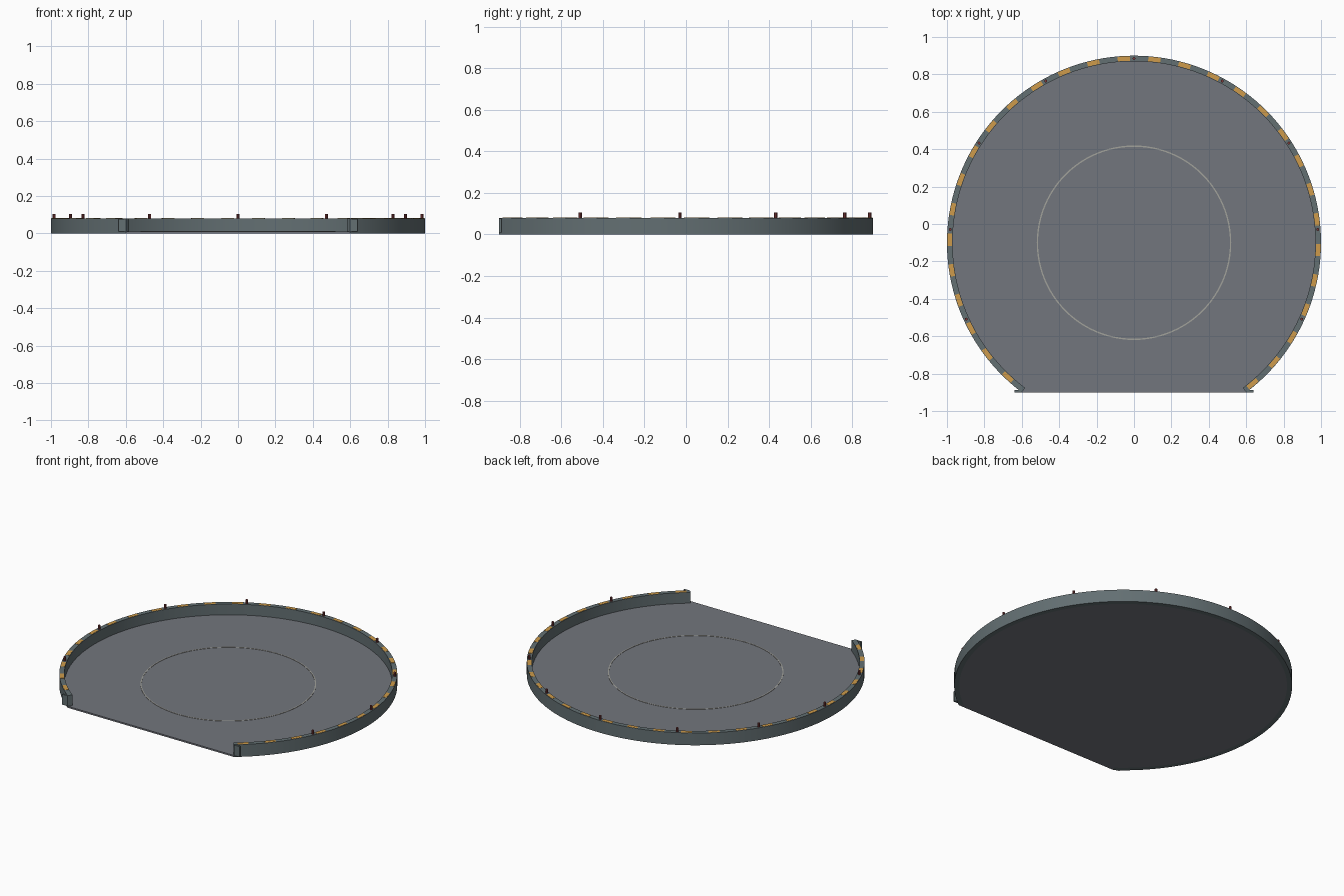
import bpy, bmesh, math

cube = bpy.data.objects.get("Cube")
if cube:
    bpy.data.objects.remove(cube, do_unlink=True)

CY = -0.1                          # centre of the round pad
START = -math.atan2(0.8, 0.6)      # wall ends where the straight front edge cuts the circle
SPAN = math.pi - 2 * START
INNER, OUTER = 0.97, 1.0
FLOOR, TOP = 0.01, 0.08


def material(name, rgb):
    m = bpy.data.materials.new(name)
    m.use_nodes = True
    m.diffuse_color = (*rgb, 1)
    m.node_tree.nodes["Principled BSDF"].inputs["Base Color"].default_value = (*rgb, 1)
    return m


floor_grey = material("floor grey", (0.17, 0.18, 0.205))
wall_grey = material("wall grey", (0.125, 0.16, 0.17))
amber = material("amber", (0.62, 0.33, 0.07))
dark_red = material("dark red", (0.2, 0.04, 0.04))
pale_grey = material("pale grey", (0.36, 0.36, 0.33))


def polar(r, a):
    return r * math.cos(a), CY + r * math.sin(a)


def finish(bm, name, mat, smooth=False):
    bmesh.ops.recalc_face_normals(bm, faces=bm.faces)
    mesh = bpy.data.meshes.new(name)
    bm.to_mesh(mesh)
    bm.free()
    mesh.materials.append(mat)
    obj = bpy.data.objects.new(name, mesh)
    bpy.context.collection.objects.link(obj)
    if smooth:
        bpy.ops.object.select_all(action="DESELECT")
        obj.select_set(True)
        bpy.context.view_layer.objects.active = obj
        bpy.ops.object.shade_smooth_by_angle(angle=math.radians(30))
    return obj


def add_arc(bm, r0, r1, z0, z1, a0, sweep, steps, closed=False):
    """Rectangular section swept round the pad centre."""
    count = steps if closed else steps + 1
    rings = []
    for i in range(count):
        a = a0 + sweep * i / steps
        rings.append([bm.verts.new((*polar(r, a), z))
                      for r, z in ((r0, z0), (r1, z0), (r1, z1), (r0, z1))])
    for i in range(steps):
        p, q = rings[i], rings[(i + 1) % count]
        for k in range(4):
            n = (k + 1) % 4
            bm.faces.new((p[k], p[n], q[n], q[k]))
    if not closed:
        bm.faces.new(rings[0])
        bm.faces.new(rings[-1])


def add_prism(bm, points, z0, z1):
    low = [bm.verts.new((x, y, z0)) for x, y in points]
    high = [bm.verts.new((x, y, z1)) for x, y in points]
    bm.faces.new(low)
    bm.faces.new(high)
    for i in range(len(points)):
        j = (i + 1) % len(points)
        bm.faces.new((low[i], low[j], high[j], high[i]))


# Floor slab with a straight front edge
STEPS = 120
bm = bmesh.new()
outline = [polar(OUTER, START)]
outline += [polar(INNER, START + SPAN * i / STEPS) for i in range(STEPS + 1)]
outline.append(polar(OUTER, START + SPAN))
add_prism(bm, outline, 0, FLOOR)
finish(bm, "floor", floor_grey)

# Curved perimeter wall
bm = bmesh.new()
add_arc(bm, INNER, OUTER, 0, TOP, START, SPAN, STEPS)
finish(bm, "perimeter_wall", wall_grey, smooth=True)

# Thin circle marking on the floor
bm = bmesh.new()
add_arc(bm, 0.513, 0.52, FLOOR - 0.002, FLOOR + 0.002, 0, math.tau, 96, closed=True)
finish(bm, "floor_circle", pale_grey)

# Amber warning dashes along the wall top
bm = bmesh.new()
pitch = SPAN / 30
for i in range(30):
    middle = START + pitch * (i + 1 / 3)
    add_arc(bm, 0.973, 0.997, TOP - 0.002, TOP + 0.0015,
            middle - pitch * 0.2, pitch * 0.4, 4)
finish(bm, "warning_dashes", amber)

# Small marker lights standing on the wall
for i in range(1, 10):
    bm = bmesh.new()
    cx, cy = polar(0.985, START + SPAN * i / 10)
    ring = [(cx + 0.008 * math.cos(k * math.tau / 8),
             cy + 0.008 * math.sin(k * math.tau / 8)) for k in range(8)]
    add_prism(bm, ring, TOP - 0.005, 0.105)
    finish(bm, f"marker_light_{i}", dark_red)

# End plates beside the open front
for name, s in (("left_end_plate", 1), ("right_end_plate", -1)):
    bm = bmesh.new()
    add_prism(bm, [(s * 0.6, -0.9), (s * 0.64, -0.9),
                   (s * 0.64, -0.888), (s * 0.6, -0.888)], FLOOR, TOP - 0.002)
    finish(bm, name, wall_grey)
